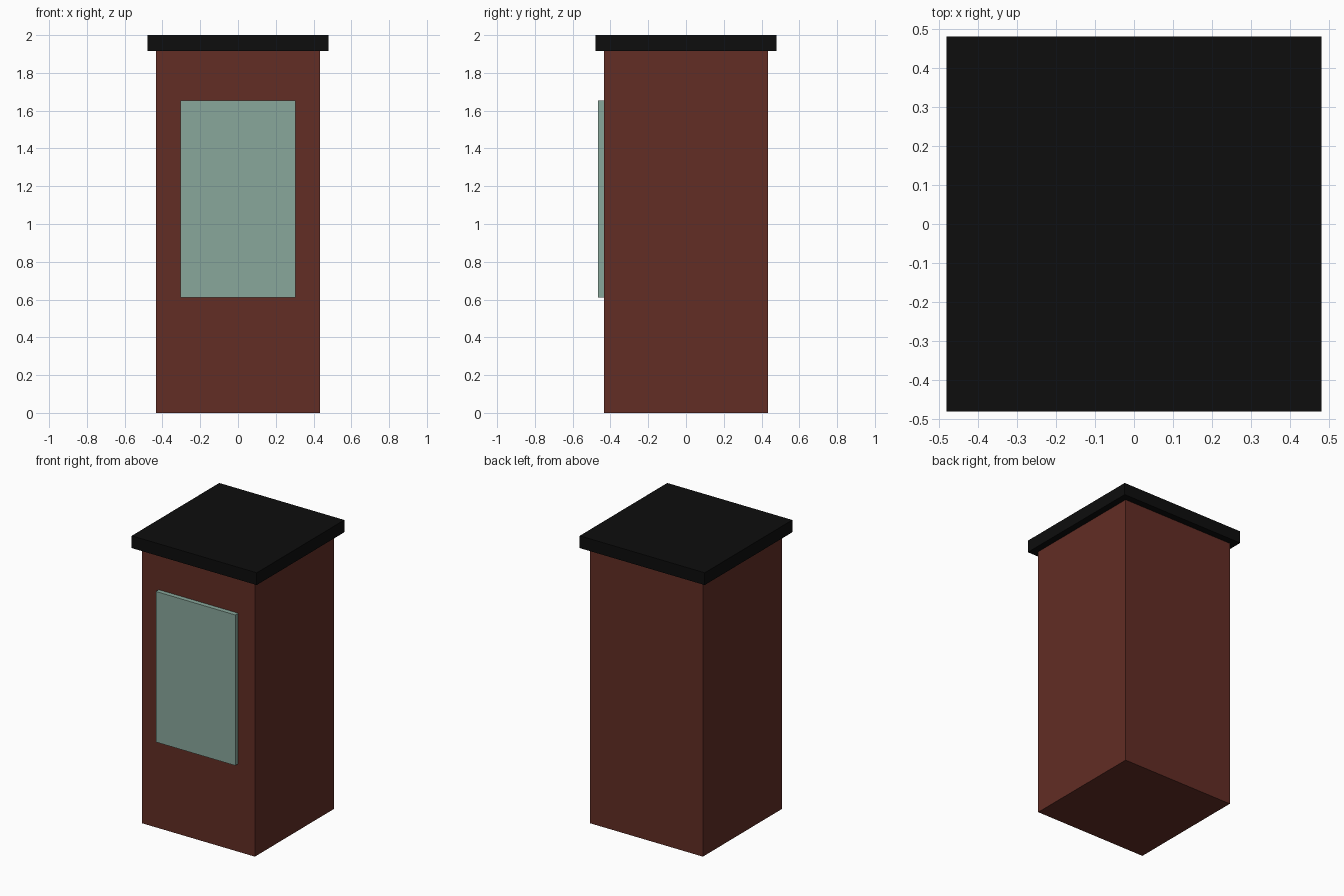
import bpy

cube = bpy.data.objects.get("Cube")
if cube:
    bpy.data.objects.remove(cube, do_unlink=True)


def make_material(name, rgb):
    mat = bpy.data.materials.new(name)
    mat.use_nodes = True
    mat.diffuse_color = (*rgb, 1)
    mat.node_tree.nodes["Principled BSDF"].inputs["Base Color"].default_value = (*rgb, 1)
    return mat


def add_box(name, low, high, mat):
    """Axis-aligned box between two corners."""
    centre = [(a + b) / 2 for a, b in zip(low, high)]
    size = [b - a for a, b in zip(low, high)]
    bpy.ops.mesh.primitive_cube_add(size=1, location=centre)
    box = bpy.context.object
    box.name = box.data.name = name
    box.scale = size
    bpy.ops.object.transform_apply(location=False, rotation=False, scale=True)
    box.data.materials.append(mat)
    return box


brick_red = make_material("brick red", (0.122, 0.026, 0.018))
black = make_material("black", (0.004, 0.004, 0.004))
pale_green = make_material("pale green", (0.25, 0.39, 0.33))

BODY = 0.433   # half width of the pillar
ROOF = 0.48    # half width of the overhanging cap
EAVES = 1.915

# Square pillar
add_box("body", (-BODY, -BODY, 0), (BODY, BODY, EAVES), brick_red)
# Flat overhanging cap
add_box("roof", (-ROOF, -ROOF, EAVES), (ROOF, ROOF, 2), black)
# Raised panel on the front, set slightly into the pillar
add_box("front_panel", (-0.305, -0.465, 0.61), (0.305, -BODY + 0.02, 1.655), pale_green)
